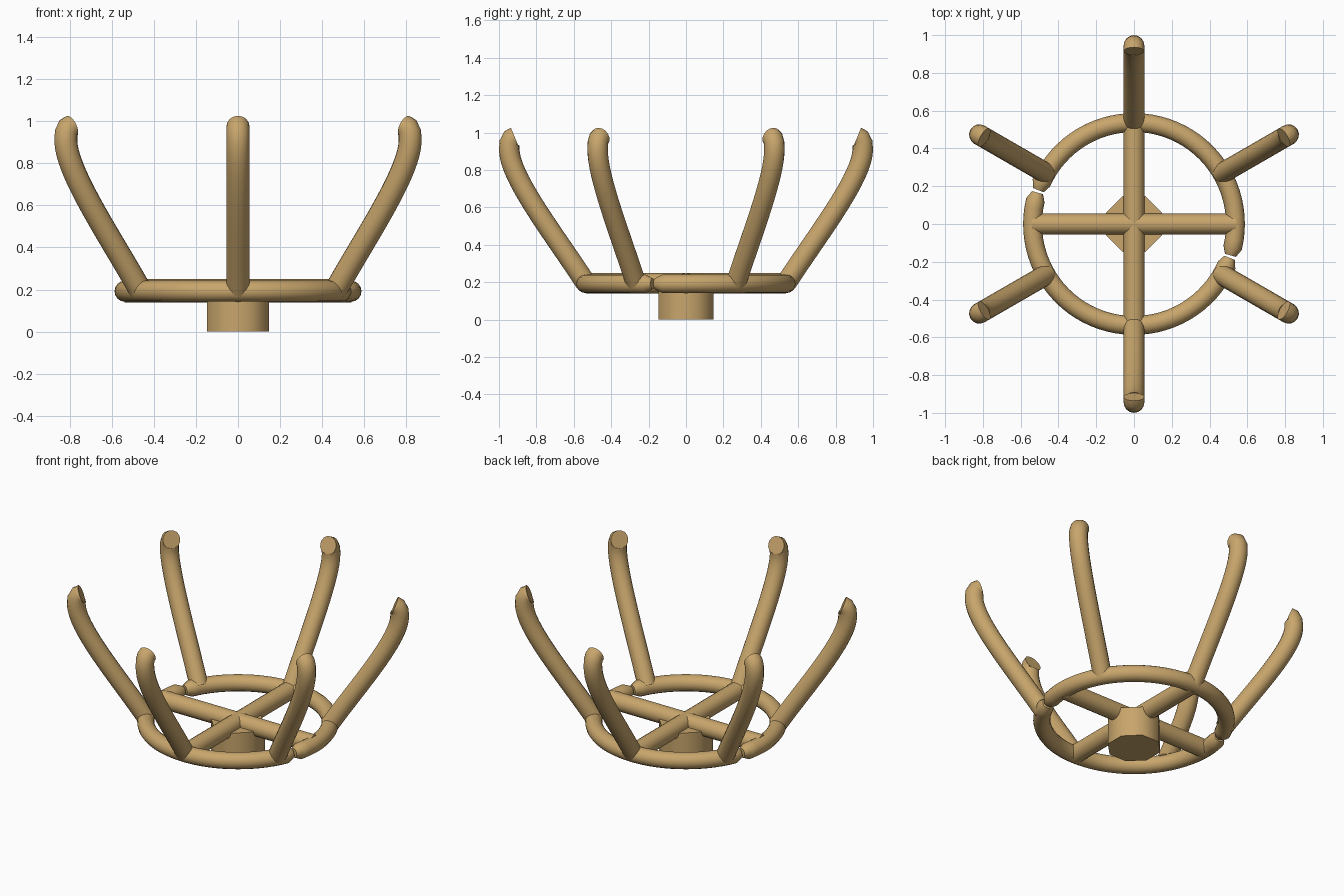
import bpy
from math import sin, cos, pi, radians
from mathutils import Vector
from mathutils.geometry import interpolate_bezier

if "Cube" in bpy.data.objects:
    bpy.data.objects.remove(bpy.data.objects["Cube"])

wood = bpy.data.materials.new("tan")
wood.diffuse_color = (0.58, 0.38, 0.15, 1)
wood.use_nodes = True
wood.node_tree.nodes["Principled BSDF"].inputs["Base Color"].default_value = wood.diffuse_color


def finish(obj, angle=40):
    obj.data.materials.append(wood)
    bpy.ops.object.select_all(action='DESELECT')
    obj.select_set(True)
    bpy.context.view_layer.objects.active = obj
    bpy.ops.object.shade_smooth_by_angle(angle=radians(angle))


def tube(name, pts, radius, scales=None):
    """Round rod swept along a path, converted to a mesh."""
    cu = bpy.data.curves.new(name, 'CURVE')
    cu.dimensions = '3D'
    cu.bevel_depth = radius
    cu.bevel_resolution = 6
    cu.use_fill_caps = True
    sp = cu.splines.new('POLY')
    sp.points.add(len(pts) - 1)
    for i, p in enumerate(pts):
        sp.points[i].co = (*p, 1)
        sp.points[i].radius = scales[i] if scales else 1
    tmp = bpy.data.objects.new(name, cu)
    bpy.context.collection.objects.link(tmp)
    dg = bpy.context.evaluated_depsgraph_get()
    mesh = bpy.data.meshes.new_from_object(tmp.evaluated_get(dg))
    bpy.data.objects.remove(tmp)
    mesh.materials.clear()
    obj = bpy.data.objects.new(name, mesh)
    bpy.context.collection.objects.link(obj)
    finish(obj)
    return obj


# base ring: two half hoops with pinched ends meeting at small seams
for k in range(2):
    n = 40
    start, end = radians(-18 + 180 * k), radians(160.5 + 180 * k)
    angs = [start + (end - start) * i / n for i in range(n + 1)]
    pts = [(0.537 * cos(a), 0.537 * sin(a), 0.192) for a in angs]
    tube(f"ring_half_{k + 1}", pts, 0.05, [0.6] + [1] * (n - 1) + [0.6])

# cross bars inside the ring
tube("cross_bar_x", [(-0.54, 0, 0.194), (0.54, 0, 0.194)], 0.055)
tube("cross_bar_y", [(0, -0.535, 0.194), (0, 0.535, 0.194)], 0.055)

# six arms: flare outward, turn upright, then hook inward at the tip
profile = interpolate_bezier(Vector((0.535, 0.195)), Vector((0.70, 0.45)),
                             Vector((0.945, 0.76)), Vector((0.945, 0.91)), 18)
profile = [tuple(p[:2]) for p in profile] + [(0.943, 0.945), (0.932, 0.968), (0.915, 0.975)]
for k in range(6):
    a = radians(30 + 60 * k)
    tube(f"arm_{k + 1}", [(r * cos(a), r * sin(a), z) for r, z in profile], 0.055)

# octagonal hub foot
bpy.ops.mesh.primitive_cylinder_add(vertices=8, radius=0.16, depth=0.19,
                                    location=(0, 0, 0.095), rotation=(0, 0, pi / 8))
hub = bpy.context.object
hub.name = "hub"
finish(hub, 50)
